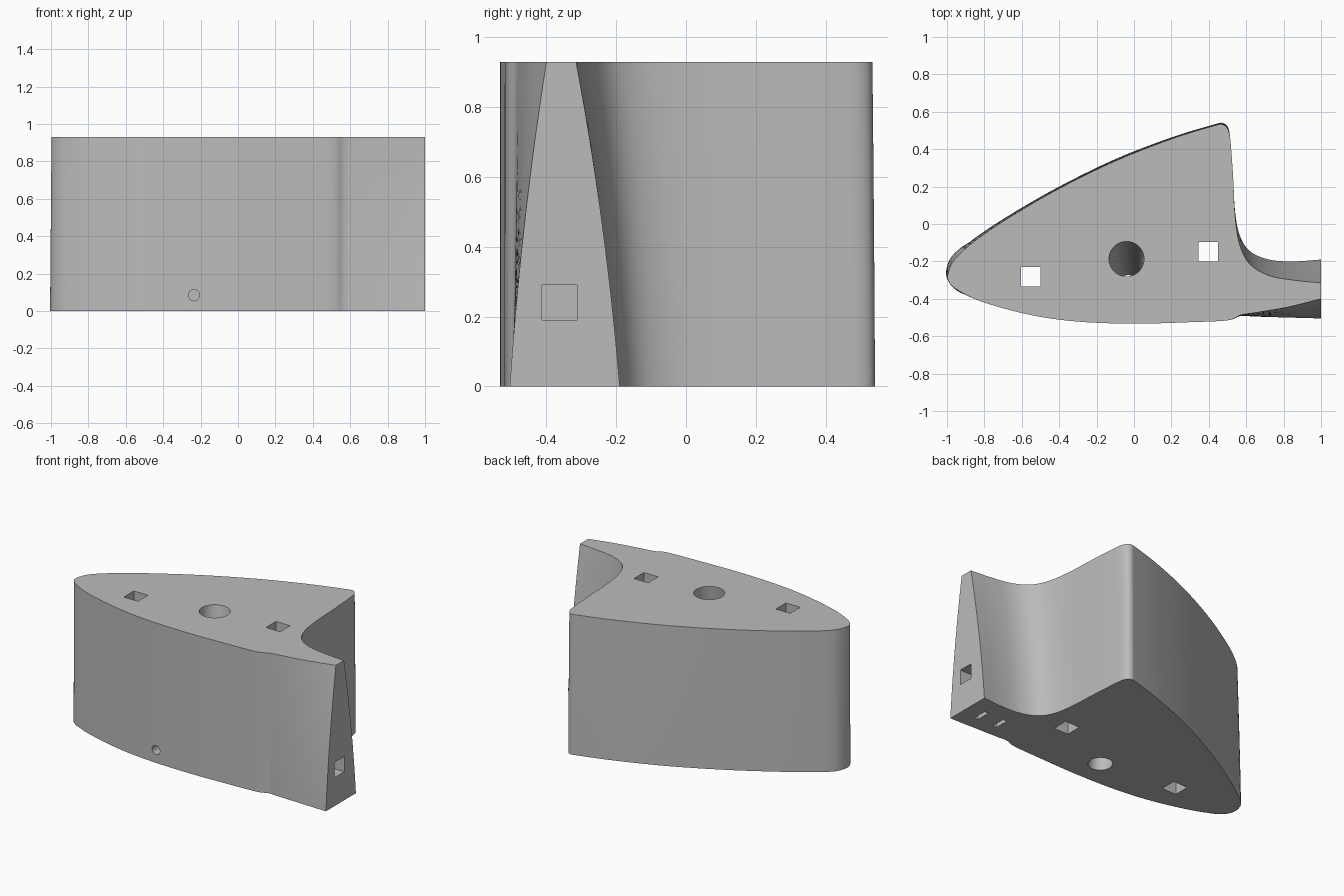
import bpy
import bmesh
from math import radians
from mathutils import Vector

default_cube = bpy.data.objects.get("Cube")
if default_cube:
    bpy.data.objects.remove(default_cube, do_unlink=True)

HEIGHT = 0.93
LAYERS = 14
STEPS = 5

grey = bpy.data.materials.new("plain grey")
grey.use_nodes = True
grey.diffuse_color = (0.5, 0.5, 0.5, 1)
grey.node_tree.nodes["Principled BSDF"].inputs["Base Color"].default_value = grey.diffuse_color

# Outline from the tail around the back, nose and front: x, y at top, y at base
OUTLINE = [
    (1, -.315, -.19), (.85, -.3, -.2), (.72, -.275, -.19), (.62, -.215, -.145),
    (.565, -.11, -.06), (.54, .05, .07), (.53, .25, .25), (.517, .43, .43),
    (.505, .5, .51), (.475, .532, .54), (.42, .523, .53), (.2, .455, .463),
    (-.1, .337, .347), (-.4, .19, .2), (-.65, .045, .057), (-.83, -.075, -.06),
    (-.95, -.178, -.155), (-.99, -.25, -.22), (-.992, -.305, -.29), (-.94, -.355, -.355),
    (-.8, -.42, -.42), (-.55, -.487, -.487), (-.3, -.522, -.522), (0, -.533, -.533),
    (.3, -.525, -.525), (.5, -.515, -.515), (.57, -.487, -.492), (.65, -.474, -.495),
    (.82, -.445, -.5), (1, -.4, -.505)]


def spline(points):
    """Smooth open curve through the points."""
    padded = [points[0]] + points + [points[-1]]
    result = []
    for a, b, c, d in zip(padded, padded[1:], padded[2:], padded[3:]):
        for i in range(STEPS):
            t = i / STEPS
            result.append(b + (c - a) * t / 2
                          + (a * 2 - b * 5 + c * 4 - d) * t ** 2 / 2
                          + (b * 3 - a - c * 3 + d) * t ** 3 / 2)
    return result + [points[-1]]


def loft(name, rings):
    """Closed solid through rings of equal length."""
    bm = bmesh.new()
    loops = [[bm.verts.new(p) for p in ring] for ring in rings]
    count = len(rings[0])
    for low, high in zip(loops, loops[1:]):
        for i in range(count):
            j = (i + 1) % count
            bm.faces.new((low[i], low[j], high[j], high[i]))
    bm.faces.new(loops[0][::-1])
    bm.faces.new(loops[-1])
    bmesh.ops.recalc_face_normals(bm, faces=bm.faces)
    mesh = bpy.data.meshes.new(name)
    bm.to_mesh(mesh)
    bm.free()
    mesh.materials.append(grey)
    obj = bpy.data.objects.new(name, mesh)
    bpy.context.collection.objects.link(obj)
    return obj


def tube(name, start, end, start_radius, end_radius, axis):
    """Round cutter whose ends stay square to the given axis."""
    bm = bmesh.new()
    bmesh.ops.create_circle(bm, segments=48, radius=1)
    turn = Vector(axis).to_track_quat('Z', 'Y')
    circle = [turn @ v.co for v in bm.verts]
    bm.free()
    return loft(name, [[Vector(p) + c * r for c in circle]
                       for p, r in ((start, start_radius), (end, end_radius))])


def box(name, low, high):
    (x, y, z), (u, v, w) = low, high
    return loft(name, [[(x, y, h), (u, y, h), (u, v, h), (x, v, h)] for h in (z, w)])


# Main body: the tail narrows along a gentle curve towards the top
curve = spline([Vector(p) for p in OUTLINE])
rings = []
for layer in range(LAYERS + 1):
    t = layer / LAYERS
    blend = 0.6 * t + 0.4 * t * t
    ring = []
    for x, top, base in curve:
        nose = 0.008 * (1 - t) if x < -0.9 else 0
        ring.append((x - nose, base + (top - base) * blend, HEIGHT * t))
    rings.append(ring)
body = loft("body", rings)

# Holes: two square shafts, slanted bore, front pinhole, tail socket and slots
slope = Vector((0.01, -0.16, -HEIGHT))
bore_top = Vector((-0.04, -0.187, HEIGHT))
cutters = [
    box("front_shaft", (-.605, -.335, -.1), (-.5, -.23, 1)),
    box("rear_shaft", (.345, -.2, -.1), (.45, -.095, 1)),
    tube("slanted_bore", bore_top + slope * 1.02, bore_top - slope * 0.02,
         0.073, 0.094, (0, 0, 1)),
    tube("pinhole", (-.235, -.6, .085), (-.235, -.35, .085), 0.03, 0.03, (0, 1, 0)),
    box("tail_socket", (.65, -.413, .19), (1.1, -.312, .29)),
]
for x in (0.735, 0.88):
    cutters.append(box("base_slot", (x - .014, -.41, -.1), (x + .014, -.315, .24)))

bpy.context.view_layer.objects.active = body
for cutter in cutters:
    cutter.hide_render = True
    cut = body.modifiers.new(cutter.name, 'BOOLEAN')
    cut.operation = 'DIFFERENCE'
    cut.solver = 'EXACT'
    cut.object = cutter
    bpy.ops.object.modifier_apply(modifier=cut.name)
for cutter in cutters:
    bpy.data.objects.remove(cutter, do_unlink=True)

for obj in bpy.context.selected_objects:
    obj.select_set(False)
body.select_set(True)
bpy.ops.object.shade_smooth_by_angle(angle=radians(30))
